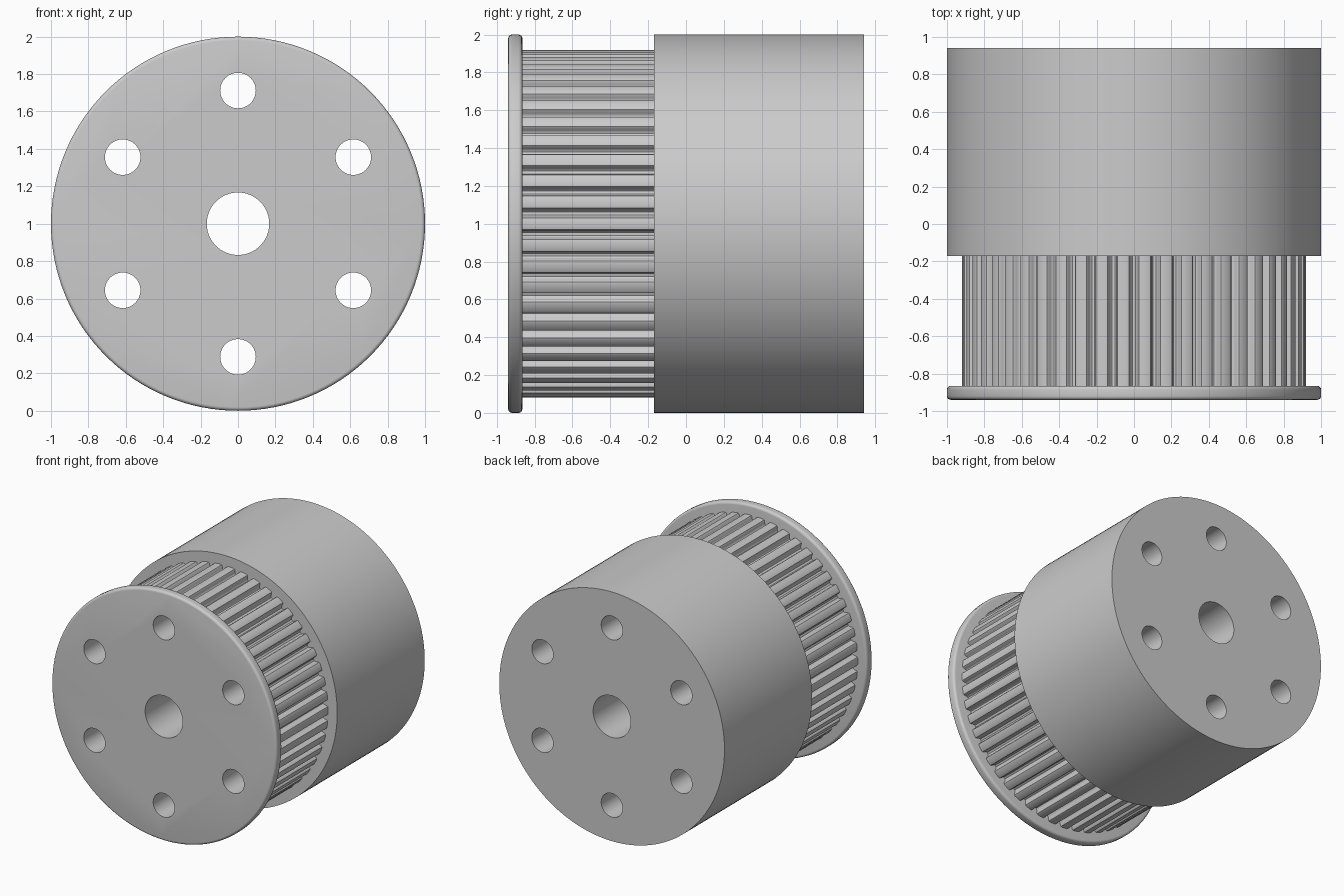
import bpy, bmesh
from math import sin, cos, pi, radians

old = bpy.data.objects.get("Cube")
if old:
    bpy.data.objects.remove(old, do_unlink=True)

FRONT, FLANGE_BACK, BODY_FRONT, BACK = -0.94, -0.865, -0.17, 0.94
TEETH = 50

metal = bpy.data.materials.new("plain grey")
metal.use_nodes = True
grey = (0.6, 0.6, 0.6, 1)
metal.diffuse_color = grey
metal.node_tree.nodes["Principled BSDF"].inputs["Base Color"].default_value = grey


def circle(radius, count, cx=0, cz=0):
    return [(cx + radius * cos(2 * pi * i / count),
             cz + radius * sin(2 * pi * i / count)) for i in range(count)]


def add_prism(bm, outline, y0, y1):
    """Extrude an x-z outline (centred on the axle) from y0 to y1."""
    front = bm.faces.new([bm.verts.new((x, y0, z + 1)) for x, z in outline])
    moved = bmesh.ops.extrude_face_region(bm, geom=[front], use_keep_orig=True)
    verts = [g for g in moved["geom"] if isinstance(g, bmesh.types.BMVert)]
    bmesh.ops.translate(bm, verts=verts, vec=(0, y1 - y0, 0))
    bmesh.ops.recalc_face_normals(bm, faces=bm.faces)


def make_object(name, bm):
    mesh = bpy.data.meshes.new(name)
    bm.to_mesh(mesh)
    bm.free()
    mesh.materials.append(metal)
    obj = bpy.data.objects.new(name, mesh)
    bpy.context.collection.objects.link(obj)
    return obj


def prism(name, outline, y0, y1):
    bm = bmesh.new()
    add_prism(bm, outline, y0, y1)
    return make_object(name, bm)


# Belt teeth outline: rounded lands separated by round-bottomed grooves
def toothed_outline():
    pitch = 2 * pi / TEETH
    half = [(0.19, 0.92), (0.27, 0.917), (0.315, 0.908),
            (0.335, 0.894), (0.37, 0.882), (0.43, 0.876)]
    tooth = [(-a, r) for a, r in reversed(half)] + [(0, 0.92)] + half
    return [(r * cos((i + a) * pitch), r * sin((i + a) * pitch))
            for i in range(TEETH) for a, r in tooth]


body = prism("body", circle(1, 128), BODY_FRONT, BACK)
gear = prism("toothed_drum", toothed_outline(), FLANGE_BACK, BODY_FRONT)
flange = prism("front_flange", circle(1, 128), FRONT, FLANGE_BACK)

# Rounded rim on the flange
rim = flange.modifiers.new("rounded rim", "BEVEL")
rim.width, rim.segments = 0.02, 4
rim.limit_method, rim.angle_limit = "ANGLE", radians(40)

# Axle bore and ring of six bolt holes through every part
bm = bmesh.new()
add_prism(bm, circle(0.167, 64), -1.2, 1.2)
for cx, cz in [(0.712 * cos(pi / 6 + k * pi / 3),
                0.712 * sin(pi / 6 + k * pi / 3)) for k in range(6)]:
    add_prism(bm, circle(0.095, 48, cx, cz), -1.2, 1.2)
cutter = make_object("hole_cutter", bm)
cutter.hide_render = True

for obj in (body, gear, flange):
    cut = obj.modifiers.new("holes", "BOOLEAN")
    cut.operation, cut.solver, cut.object = "DIFFERENCE", "EXACT", cutter
    bpy.ops.object.select_all(action="DESELECT")
    obj.select_set(True)
    bpy.context.view_layer.objects.active = obj
    for mod in list(obj.modifiers):
        bpy.ops.object.modifier_apply(modifier=mod.name)
    bpy.ops.object.shade_smooth_by_angle(angle=radians(30))

bpy.data.objects.remove(cutter, do_unlink=True)
